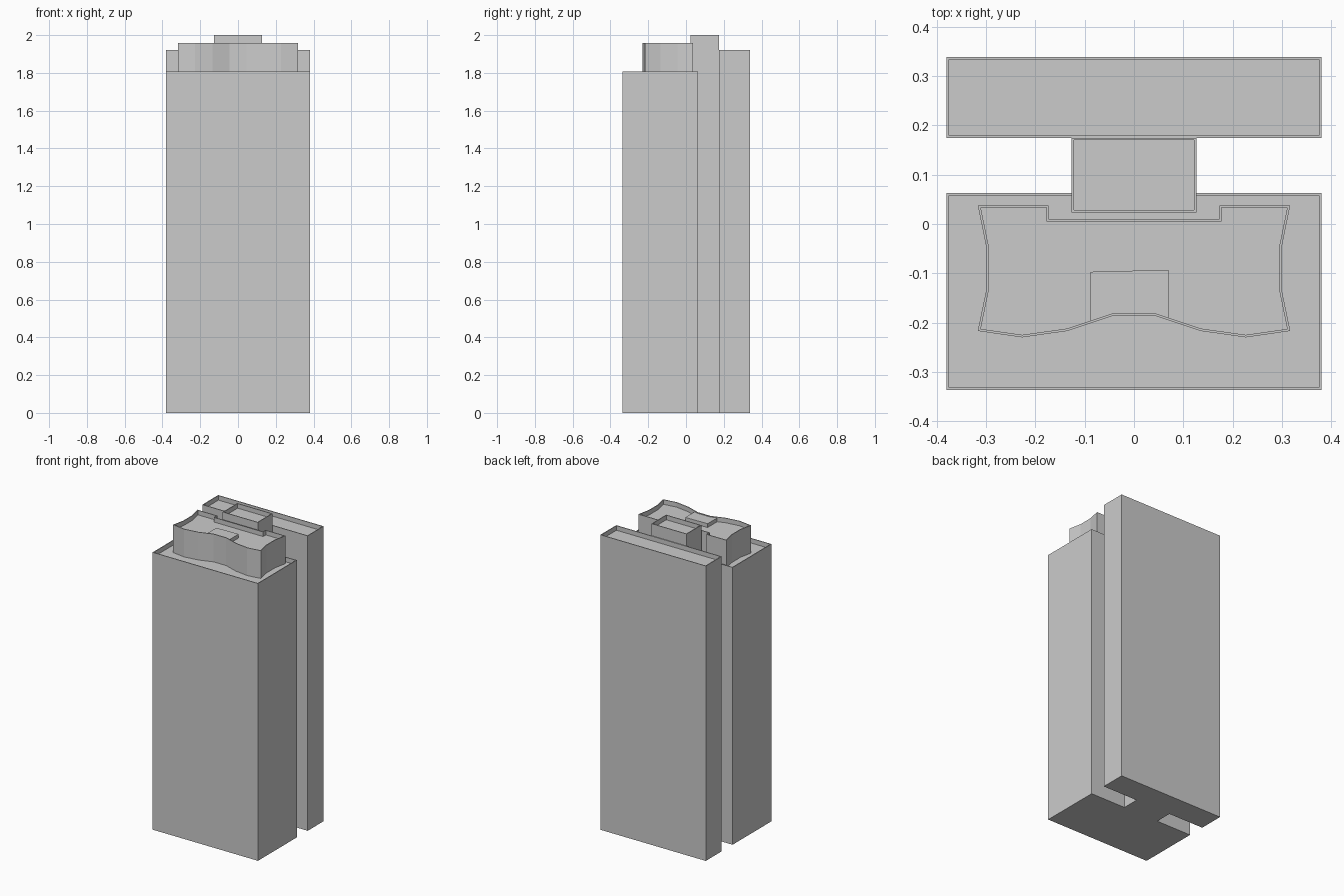
import bpy, bmesh

if "Cube" in bpy.data.objects:
    bpy.data.objects.remove(bpy.data.objects["Cube"])


def tower(name, outline, z0, z1, rim=0.005, recess=0.03):
    """Extruded outline with a thin parapet around a sunken roof."""
    bm = bmesh.new()
    base = bm.faces.new([bm.verts.new((x, y, z0)) for x, y in outline])
    up = bmesh.ops.extrude_face_region(bm, geom=[base], use_keep_orig=True)["geom"]
    bmesh.ops.translate(bm, verts=[g for g in up if isinstance(g, bmesh.types.BMVert)],
                        vec=(0, 0, z1 - z0))
    bmesh.ops.recalc_face_normals(bm, faces=bm.faces[:])
    if rim:
        roof = max(bm.faces, key=lambda f: f.calc_center_median().z)
        bmesh.ops.inset_region(bm, faces=[roof], thickness=rim, use_even_offset=True)
        sunk = bmesh.ops.extrude_discrete_faces(bm, faces=[roof])["faces"][0]
        bmesh.ops.translate(bm, verts=sunk.verts[:], vec=(0, 0, -recess))
        bmesh.ops.recalc_face_normals(bm, faces=bm.faces[:])
    mesh = bpy.data.meshes.new(name)
    bm.to_mesh(mesh)
    bm.free()
    ob = bpy.data.objects.new(name, mesh)
    bpy.context.collection.objects.link(ob)
    return ob


def rect(x0, x1, y0, y1):
    return [(x0, y0), (x1, y0), (x1, y1), (x0, y1)]


# Main blocks and the core joining them
tower("front_block", rect(-0.38, 0.38, -0.337, 0.063), 0, 1.807)
tower("rear_block", rect(-0.38, 0.38, 0.175, 0.339), 0, 1.922)
tower("lift_core", rect(-0.127, 0.127, 0.023, 0.175), 0, 2.0)

# Curved penthouse crown: right half of the outline, mirrored
half = [(0.045, -0.187), (0.135, -0.217), (0.227, -0.23), (0.317, -0.217),
        (0.30, -0.135), (0.30, -0.045), (0.317, 0.038), (0.173, 0.038), (0.173, 0.01)]
crown = half + [(-x, y) for x, y in reversed(half)]
tower("penthouse_crown", crown, 1.777, 1.958)

# Low plant box on the crown roof, its front following the parapet
plant = [(-0.088, -0.199), (-0.045, -0.184), (0.045, -0.184), (0.07, -0.192),
         (0.07, -0.093), (-0.088, -0.097)]
tower("plant_box", plant, 1.92, 1.953, rim=0)
